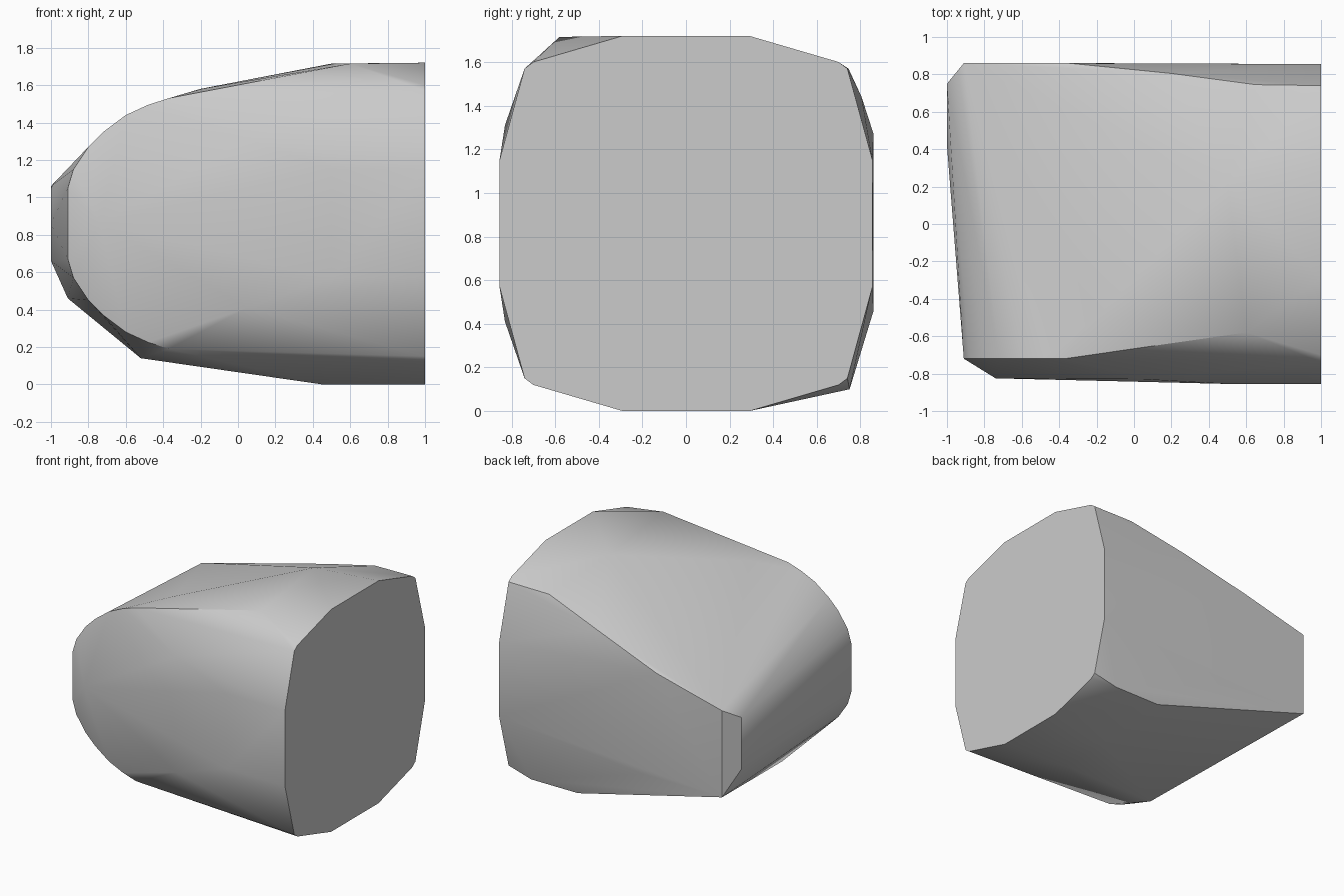
import bpy
import bmesh
import math

default_cube = bpy.data.objects.get("Cube")
if default_cube:
    bpy.data.objects.remove(default_cube, do_unlink=True)

MIDDLE = 0.86  # height of the body's centre line


def mirrored_heights(points):
    """Repeat points above and below the centre line (third value is the offset)."""
    return [(x, y, MIDDLE + side * offset) for x, y, offset in points for side in (1, -1)]


def make_material(name, colour):
    material = bpy.data.materials.new(name)
    material.use_nodes = True
    material.diffuse_color = colour
    shader = material.node_tree.nodes["Principled BSDF"]
    shader.inputs["Base Color"].default_value = colour
    return material


# Flat end: one quarter of its outline, mirrored both ways
quarter = [(0.29, 0.86), (0.7, 0.74), (0.74, 0.71), (0.855, 0.29)]
flat_end = mirrored_heights([(1, side * y, offset) for y, offset in quarter for side in (1, -1)])

# Rounded front rim at the narrow end
rim_curve = [(-0.91, 0.19), (-0.88, 0.29), (-0.8, 0.41), (-0.72, 0.49),
             (-0.6, 0.58), (-0.48, 0.635), (-0.37, 0.67)]
front_rim = mirrored_heights([(x, -0.72, offset) for x, offset in rim_curve])

# Gently bulging front
front_bulge = mirrored_heights([(0.5, -0.855, 0.29), (0.05, -0.83, 0.45)])
front_bulge.append((-0.74, -0.825, MIDDLE))

# Narrow end and its bevelled back corner
narrow_end = mirrored_heights([(-1, 0.75, 0.2)])
narrow_end += [(-1, 0.42, MIDDLE), (-0.91, 0.86, 1.13), (-0.91, 0.86, 0.46)]

# Back, top and underside corners
back_corners = [(-0.35, 0.86, 1.27), (0.2, 0.805, 1.44), (0.65, 0.745, 1.57),
                (-0.24, 0.86, 0.46), (0.8, 0.75, 0.1), (0.4, 0.75, 0.1)]
top_corners = [(0.6, -0.58, 1.715), (0.5, 0.22, 1.715), (-0.2, -0.5, 1.58)]
base_corners = [(0.45, 0.2, 0), (0.45, -0.25, 0), (-0.52, -0.43, 0.14)]

# Wrap all the corners in a single convex skin
bm = bmesh.new()
for corner in (flat_end + front_rim + front_bulge + narrow_end
               + back_corners + top_corners + base_corners):
    bm.verts.new(corner)
hull = bmesh.ops.convex_hull(bm, input=bm.verts[:])
loose = {item for item in hull["geom_interior"] + hull["geom_unused"]
         if isinstance(item, bmesh.types.BMVert)}
bmesh.ops.delete(bm, geom=list(loose), context="VERTS")
bmesh.ops.dissolve_limit(bm, angle_limit=math.radians(1), verts=bm.verts[:], edges=bm.edges[:])
bmesh.ops.recalc_face_normals(bm, faces=bm.faces[:])

mesh = bpy.data.meshes.new("tapered_block")
bm.to_mesh(mesh)
bm.free()
mesh.materials.append(make_material("plain grey", (0.6, 0.6, 0.6, 1)))
block = bpy.data.objects.new("tapered_block", mesh)
bpy.context.collection.objects.link(block)

# Soft shading across shallow creases, crisp at the ends
bpy.ops.object.select_all(action="DESELECT")
block.select_set(True)
bpy.context.view_layer.objects.active = block
bpy.ops.object.shade_smooth_by_angle(angle=math.radians(30))
